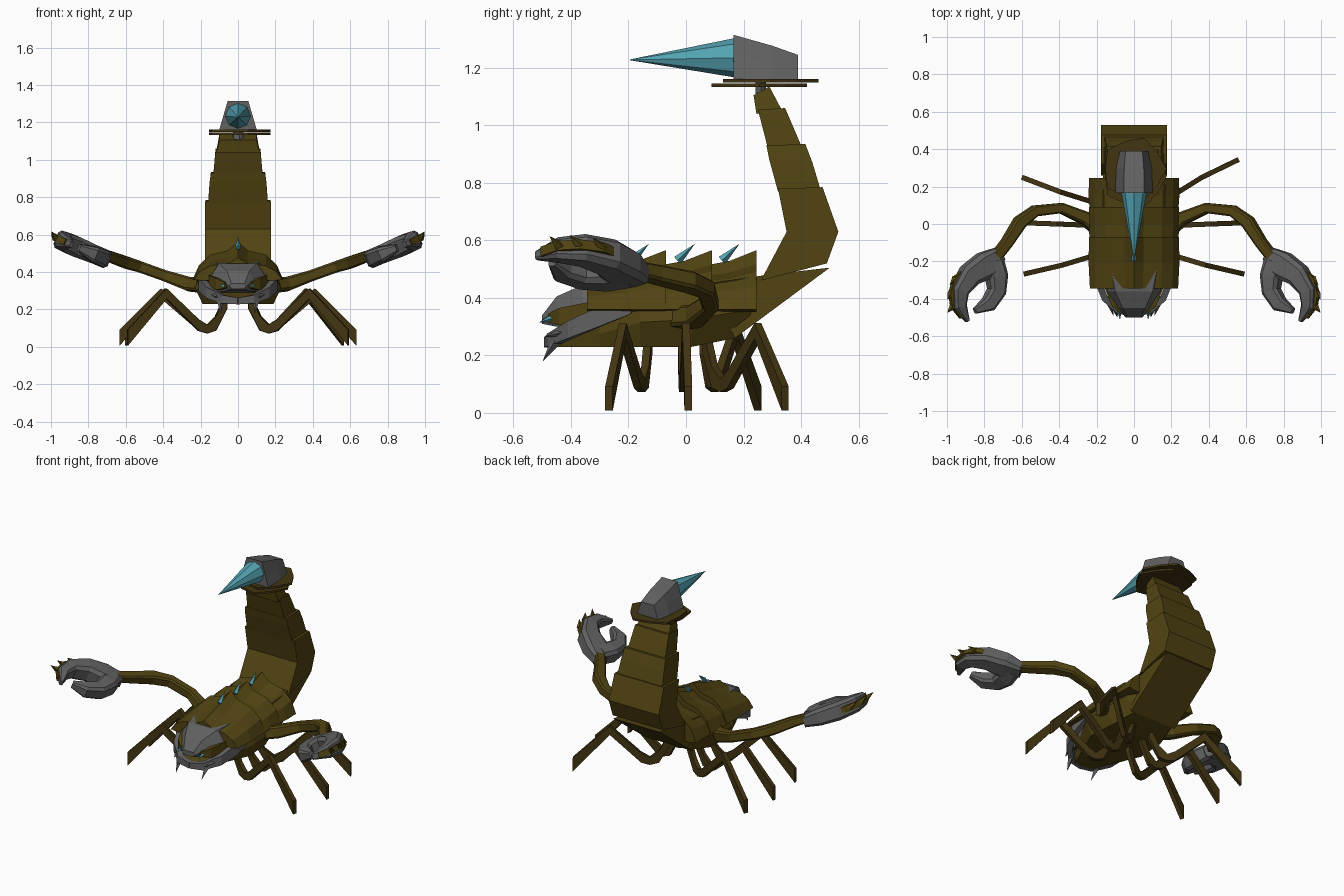
import bpy, bmesh, math
from mathutils import Vector

if "Cube" in bpy.data.objects:
    bpy.data.objects.remove(bpy.data.objects["Cube"])


def material(name, rgb):
    m = bpy.data.materials.new(name)
    m.use_nodes = True
    m.diffuse_color = (*rgb, 1)
    m.node_tree.nodes["Principled BSDF"].inputs["Base Color"].default_value = (*rgb, 1)
    return m


OLIVE = material("olive shell", (0.083, 0.057, 0.006))
DARK = material("dark olive", (0.056, 0.036, 0.006))
GREY = material("grey armour", (0.12, 0.12, 0.12))
TEAL = material("teal crystal", (0.09, 0.37, 0.45))


def loft(name, rings, mat):
    """Skin equal rings of points and cap both ends."""
    bm = bmesh.new()
    vs = [[bm.verts.new(p) for p in ring] for ring in rings]
    n = len(vs[0])
    for a, b in zip(vs, vs[1:]):
        for i in range(n):
            j = (i + 1) % n
            bm.faces.new((a[i], a[j], b[j], b[i]))
    bm.faces.new(vs[0])
    bm.faces.new(vs[-1])
    bmesh.ops.recalc_face_normals(bm, faces=bm.faces)
    mesh = bpy.data.meshes.new(name)
    bm.to_mesh(mesh)
    bm.free()
    mesh.materials.append(mat)
    ob = bpy.data.objects.new(name, mesh)
    bpy.context.collection.objects.link(ob)
    return ob


def sweep(name, pts, sizes, mat, up=(0, 0, 1), chamfer=0.0):
    """Sweep a box section of (width, height) per point along a path."""
    pts, up = [Vector(p) for p in pts], Vector(up).normalized()
    rings = []
    for i, (p, (w, h)) in enumerate(zip(pts, sizes)):
        a, b = pts[max(i - 1, 0)], pts[min(i + 1, len(pts) - 1)]
        side = (b - a).cross(up).normalized()
        c = 1 - chamfer
        shape = [(1, c), (c, 1), (-c, 1), (-1, c), (-1, -c), (-c, -1), (c, -1), (1, -c)]
        if not chamfer:
            shape = [(1, 1), (-1, 1), (-1, -1), (1, -1)]
        rings.append([p + side * u * w / 2 + up * v * h / 2 for u, v in shape])
    return loft(name, rings, mat)


def spike(name, base, tip, r, mat, sides=4):
    base, tip = Vector(base), Vector(tip)
    rot = (tip - base).to_track_quat('Z', 'Y')
    ring = lambda c, q: [c + rot @ Vector((q * math.cos(t), q * math.sin(t), 0))
                         for t in (math.tau * k / sides for k in range(sides))]
    return loft(name, [ring(base, r), ring(tip, r * 0.02)], mat)


def box_ring(y, wt, wb, zt, zb, mid=None):
    """Ring facing y: top and bottom half-widths, optional wider middle."""
    m = mid or (wt + wb) / 2
    zm = (zt + zb) / 2
    return [(wt, y, zt), (m, y, zm), (wb, y, zb), (-wb, y, zb), (-m, y, zm), (-wt, y, zt)]


# Underbody
loft("underbody", [box_ring(-0.46, 0.07, 0.06, 0.26, 0.23),
                   box_ring(-0.3, 0.15, 0.13, 0.32, 0.23),
                   box_ring(-0.16, 0.2, 0.19, 0.4, 0.23, 0.23),
                   box_ring(0.02, 0.2, 0.18, 0.42, 0.23, 0.23),
                   box_ring(0.17, 0.18, 0.14, 0.44, 0.26, 0.2),
                   box_ring(0.26, 0.16, 0.14, 0.44, 0.33)], OLIVE)


# Overlapping back plates with a raised ridge
def shell_ring(y, sx, sz):
    half = [(0.05, 0.16), (0.15, 0.135), (0.21, 0.08), (0.243, 0.0), (0.2, -0.01)]
    right = [(x * sx, y, 0.36 + z * sz) for x, z in half]
    return [(0, y, 0.36 + 0.21 * sz)] + right + [(-x, q, z) for x, q, z in reversed(right)]


for i, (y0, y1, sz) in enumerate([(-0.345, -0.07, 0.55), (-0.1, 0.09, 0.72), (0.06, 0.245, 0.72)]):
    ym = y0 + (y1 - y0) * 0.5
    loft(f"back_plate_{i + 1}", [shell_ring(y0, 0.97, sz), shell_ring(ym, 1, sz * 0.45 + 0.48),
                                 shell_ring(y1, 0.99, 0.98)], OLIVE)
    spike(f"back_spike_{i + 1}", (0, y1 - 0.12, 0.53), (0, y1 - 0.06, 0.587), 0.017, TEAL)


# Tail segments: inner y z, outer y z, half-width
def tail_ring(yi, zi, yo, zo, w):
    return [(w, yi, zi), (w, yo, zo), (-w, yo, zo), (-w, yi, zi)]


tail = [
    [(0.08, 0.45, 0.17, 0.26, 0.165), (0.28, 0.48, 0.5, 0.505, 0.165)],
    [(0.26, 0.46, 0.49, 0.52, 0.177), (0.35, 0.63, 0.53, 0.63, 0.177), (0.32, 0.78, 0.475, 0.785, 0.175)],
    [(0.32, 0.77, 0.47, 0.77, 0.16), (0.29, 0.88, 0.44, 0.87, 0.152), (0.28, 0.93, 0.415, 0.935, 0.145)],
    [(0.285, 0.92, 0.405, 0.92, 0.132), (0.25, 1.055, 0.345, 1.06, 0.12)],
    [(0.245, 1.04, 0.335, 1.05, 0.115), (0.235, 1.105, 0.29, 1.135, 0.1)],
]
for i, seg in enumerate(tail):
    loft(f"tail_segment_{i + 1}", [tail_ring(*s) for s in seg], OLIVE)


# Tail collar plates and neck
def disc_ring(yc, z, rx, ry, n=10):
    return [(rx * math.cos(t) * k, yc + ry * math.sin(t) * k, z)
            for t, k in ((math.tau * i / n, 1 if i % 2 == 0 else 0.88) for i in range(n))]


loft("tail_neck", [disc_ring(0.26, 1.08, 0.03, 0.02), disc_ring(0.26, 1.17, 0.03, 0.02)], GREY)
for i, (yc, z) in enumerate([(0.255, 1.134), (0.295, 1.15)]):
    loft(f"tail_collar_{i + 1}", [disc_ring(yc, z, 0.175, 0.175), disc_ring(yc, z + 0.012, 0.175, 0.175)], DARK)

# Stinger
loft("stinger_bulb", [box_ring(0.165, 0.055, 0.1, 1.315, 1.162),
                      box_ring(0.3, 0.052, 0.095, 1.277, 1.162),
                      box_ring(0.39, 0.045, 0.075, 1.245, 1.162)], GREY)
spike("stinger", (0, 0.168, 1.235), (0, -0.195, 1.228), 0.068, TEAL, 8)

# Head
loft("head", [box_ring(-0.2, 0.13, 0.15, 0.46, 0.3, 0.17),
              box_ring(-0.36, 0.1, 0.13, 0.445, 0.29, 0.15),
              box_ring(-0.45, 0.06, 0.06, 0.405, 0.3, 0.085),
              box_ring(-0.5, 0.035, 0.03, 0.34, 0.31, 0.045)], GREY)

tilt = (-0.39, 0, 0.92)


def claw_z(x):
    return 0.475 + (x - 0.72) * 0.42


for s, side in ((1, "left"), (-1, "right")):
    flip = lambda pts: [(s * x, y, z) for x, y, z in pts]
    up = (s * tilt[0], 0, tilt[2])

    # Face
    sweep(f"{side}_cheek", flip([(0.135, -0.33, 0.35), (0.095, -0.43, 0.335), (0.06, -0.47, 0.33)]),
          [(0.05, 0.07), (0.05, 0.06), (0.03, 0.03)], OLIVE)
    spike(f"{side}_eye", (s * 0.08, -0.41, 0.347), (s * 0.075, -0.51, 0.315), 0.027, TEAL)
    sweep(f"{side}_mandible", flip([(0.2, -0.19, 0.365), (0.195, -0.3, 0.335), (0.155, -0.4, 0.29),
                                    (0.08, -0.465, 0.255), (0.0, -0.48, 0.245)]),
          [(0.03, 0.04), (0.035, 0.07), (0.035, 0.06), (0.035, 0.045), (0.03, 0.035)], GREY)
    spike(f"{side}_fang", (s * 0.1, -0.44, 0.27), (s * 0.09, -0.498, 0.18), 0.024, GREY)
    spike(f"{side}_cheek_horn", (s * 0.14, -0.39, 0.29), (s * 0.11, -0.49, 0.265), 0.025, GREY)

    # Arm
    sweep(f"{side}_arm", flip([(0.18, -0.04, 0.33), (0.26, 0.03, 0.335), (0.39, 0.085, 0.38),
                               (0.53, 0.07, 0.43), (0.61, 0.01, 0.455), (0.68, -0.1, 0.48),
                               (0.75, -0.19, 0.5)]),
          [(0.07, 0.08), (0.07, 0.075), (0.055, 0.06), (0.06, 0.06), (0.07, 0.065), (0.06, 0.06),
           (0.06, 0.05)], OLIVE, up, 0.3)

    # Pincer: outer and inner fingers in a tilted plane
    finger = lambda pts: [(s * x, y, claw_z(x)) for x, y in pts]
    sweep(f"{side}_outer_finger", finger([(0.72, -0.16), (0.79, -0.22), (0.88, -0.275), (0.935, -0.36),
                                          (0.935, -0.44), (0.89, -0.52)]),
          [(0.08, 0.07), (0.15, 0.1), (0.12, 0.11), (0.09, 0.1), (0.07, 0.08), (0.02, 0.03)],
          GREY, up, 0.35)
    sweep(f"{side}_inner_finger", finger([(0.76, -0.2), (0.735, -0.28), (0.735, -0.36), (0.78, -0.43),
                                          (0.85, -0.465)]),
          [(0.12, 0.09), (0.11, 0.1), (0.09, 0.09), (0.08, 0.08), (0.03, 0.04)], GREY, up, 0.35)
    edge = [(0.88, -0.22), (0.955, -0.29), (0.978, -0.37), (0.968, -0.44), (0.92, -0.5)]
    sweep(f"{side}_pincer_trim", finger(edge), [(0.02, 0.035)] * 5, OLIVE, up)
    for i, (x, y) in enumerate(edge[1:4]):
        spike(f"{side}_pincer_spike_{i + 1}", (s * x, y, claw_z(x)),
              (s * min(x + 0.03, 0.998), y - 0.035, claw_z(x) + 0.035), 0.02, OLIVE)

    # Walking legs: root y, bend y, knee y, foot x and y
    back = (0.07, 0.13, 0.25, 0.56, 0.345) if s > 0 else (0.06, 0.1, 0.17, 0.6, 0.25)
    for part, (y0, y1, y2, fx, fy) in (("front", (-0.13, -0.155, -0.22, 0.59, -0.268)),
                                       ("middle", (-0.015, -0.01, 0.0, 0.632, 0.008)), ("rear", back)):
        kx = fx * 0.65
        sweep(f"{side}_{part}_leg", flip([(0.06, y0, 0.25), (0.12, (y0 + y1) / 2, 0.125), (0.165, y1, 0.095),
                                          (0.21, y1 + (y2 - y1) * 0.2, 0.115), (kx, y2, 0.285),
                                          (fx, fy, 0.05)]),
              [(0.027, 0.09), (0.027, 0.075), (0.027, 0.045), (0.027, 0.06), (0.027, 0.055), (0.027, 0.085)],
              DARK)
